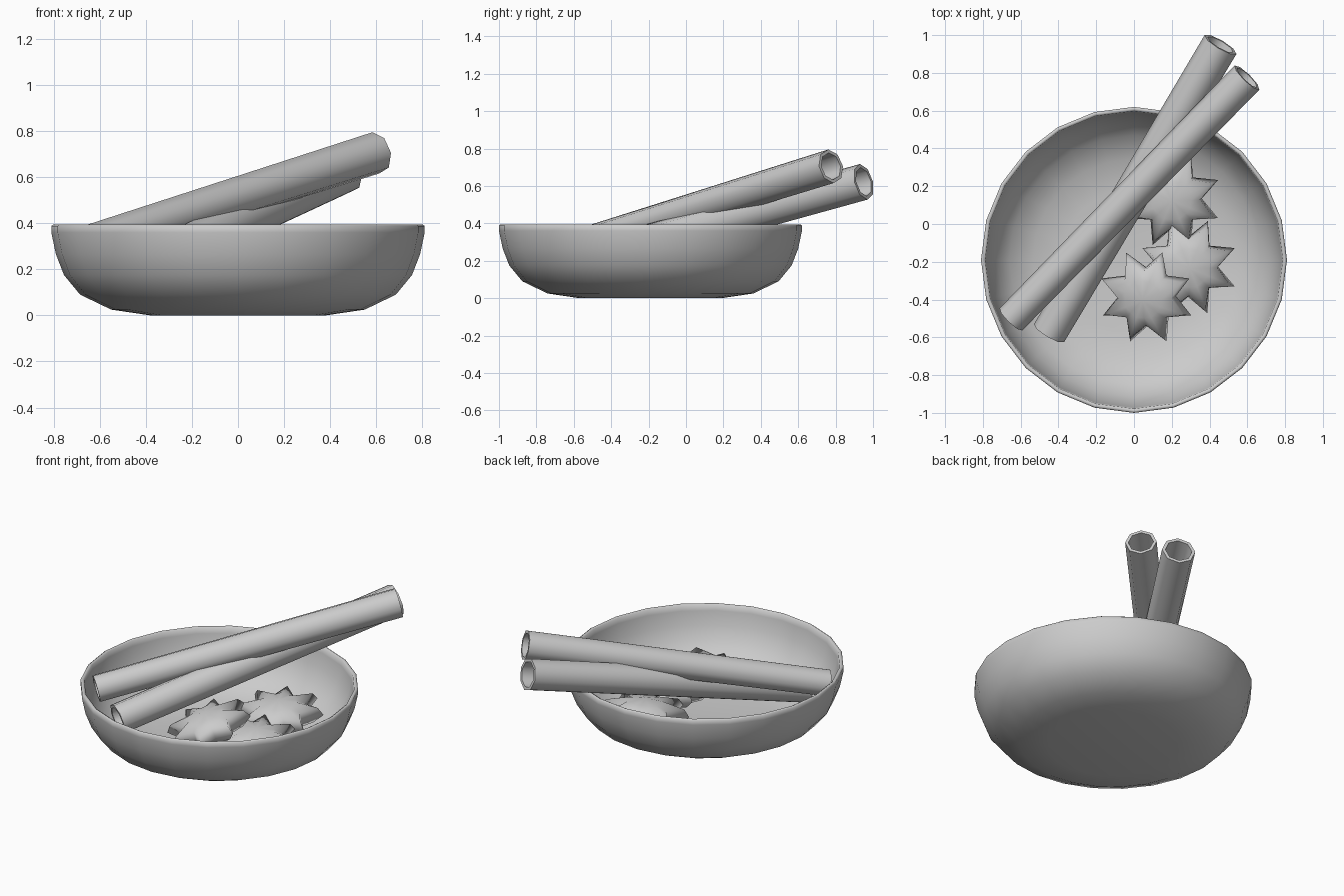
import bpy, bmesh, math
from mathutils import Vector, Matrix

if "Cube" in bpy.data.objects:
    bpy.data.objects.remove(bpy.data.objects["Cube"])


def finish(name, bm, angle=40):
    bmesh.ops.recalc_face_normals(bm, faces=bm.faces)
    me = bpy.data.meshes.new(name)
    bm.to_mesh(me)
    bm.free()
    ob = bpy.data.objects.new(name, me)
    bpy.context.collection.objects.link(ob)
    bpy.context.view_layer.objects.active = ob
    ob.select_set(True)
    bpy.ops.object.shade_smooth_by_angle(angle=math.radians(angle))
    ob.select_set(False)
    return ob


def bridge(bm, a, b):
    n = len(a)
    for i in range(n):
        bm.faces.new((a[i], a[(i + 1) % n], b[(i + 1) % n], b[i]))


def fan(bm, ring, co):
    c = bm.verts.new(co)
    for i in range(len(ring)):
        bm.faces.new((ring[i], ring[(i + 1) % len(ring)], c))


def bowl():
    # outer wall, rim, then inner wall
    profile = [(.38, 0), (.55, .025), (.685, .09), (.755, .175), (.79, .265), (.81, .36),
               (.81, .388), (.80, .395), (.788, .388), (.783, .355), (.763, .27),
               (.725, .19), (.66, .115), (.535, .053), (.38, .03)]
    bm = bmesh.new()
    rings = [[bm.verts.new((r * math.cos(i * math.tau / 24),
                            r * math.sin(i * math.tau / 24), z)) for i in range(24)]
             for r, z in profile]
    for a, b in zip(rings, rings[1:]):
        bridge(bm, a, b)
    fan(bm, rings[0], (0, 0, 0))
    fan(bm, rings[-1], (0, 0, .028))
    finish("bowl", bm, 180).location = (0, -.19, 0)


def stick(name, p0, p1, r0, r1):
    # eight-sided hollow stick
    p0, p1 = Vector(p0), Vector(p1)
    d = p1 - p0
    L = d.length
    bm = bmesh.new()
    rings = [[bm.verts.new((r * math.cos(i * math.tau / 8),
                            r * math.sin(i * math.tau / 8), z)) for i in range(8)]
             for r, z in ((r0, 0), (r1, L), (r1 * .8, L), (r0 * .8, 0))]
    for i in range(4):
        bridge(bm, rings[i], rings[(i + 1) % 4])
    ob = finish(name, bm, 60)
    ob.matrix_world = Matrix.Translation(p0) @ d.to_track_quat('Z', 'Y').to_matrix().to_4x4()


def star(name, loc, rot, size=.265):
    # eight-pointed spice pod: smooth domed top, drooping points, thick edge
    bm = bmesh.new()

    def ring(tip, valley, zt, zv):
        out = []
        for i in range(16):
            r, z = (tip, zt) if i % 2 == 0 else (valley, zv)
            a = math.pi / 8 + i * math.tau / 16
            out.append(bm.verts.new((r * size * math.cos(a), r * size * math.sin(a), z)))
        return out
    rings = [ring(.40, .38, .055, .048), ring(.88, .56, .024, .018),
             ring(1, .60, -.02, -.045), ring(.75, .5, -.075, -.085)]
    for a, b in zip(rings, rings[1:]):
        bridge(bm, a, b)
    fan(bm, rings[0], (0, 0, .065))
    fan(bm, rings[-1], (0, 0, -.085))
    ob = finish(name, bm, 180)
    ob.location = loc
    ob.rotation_euler = [math.radians(a) for a in rot]


bowl()
stick("upper_stick", (-.652, -.505, .308), (.598, .775, .705), .084, .092)
stick("lower_stick", (-.45, -.578, .195), (.458, .95, .622), .093, .098)
star("star_back", (.20, .13, .16), (6, 0, 0))
star("star_right", (.29, -.23, .14), (4, 4, 0))
star("star_front", (.06, -.39, .245), (11.5, -14, 0), .26)
